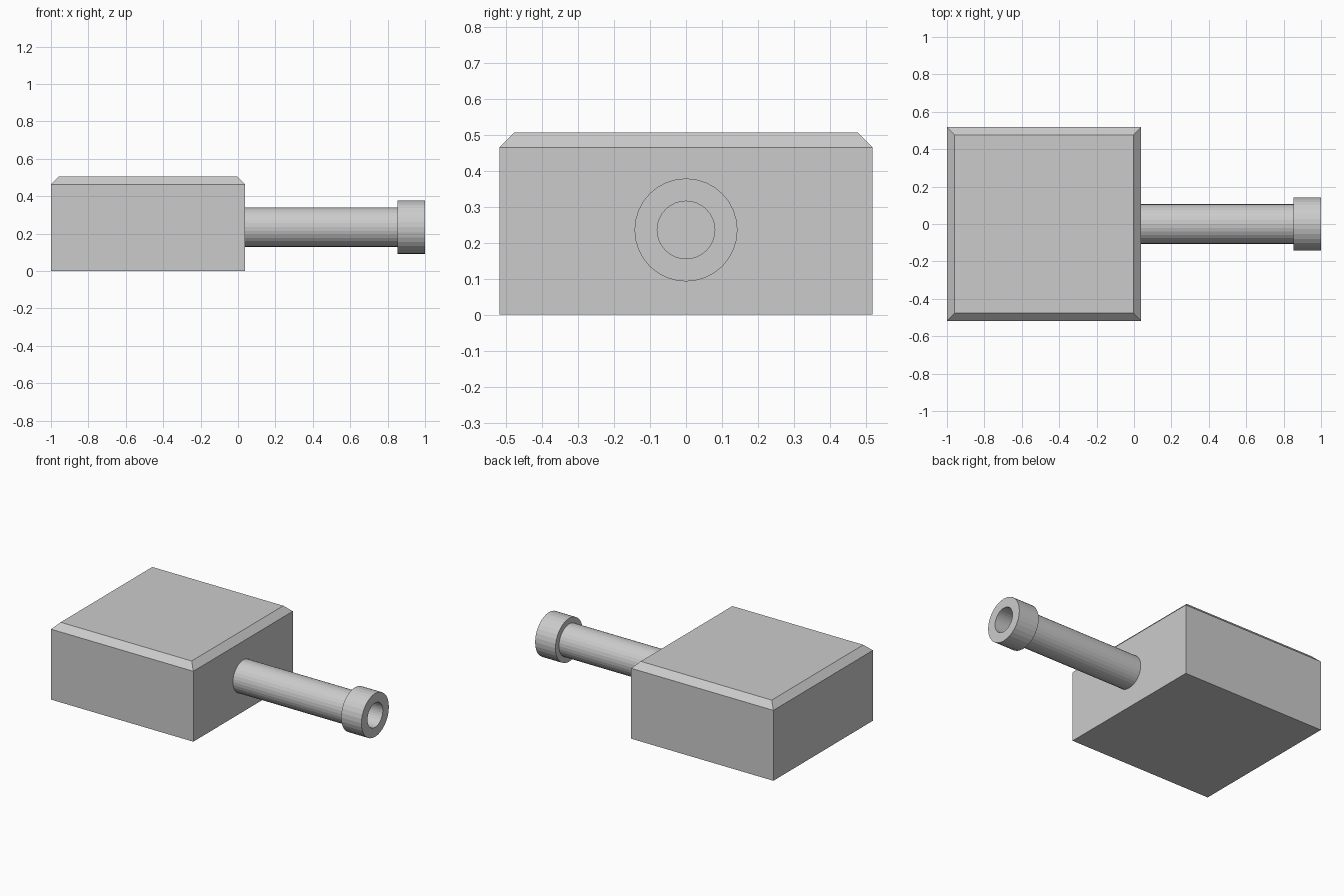
import bpy, bmesh, math

if "Cube" in bpy.data.objects:
    bpy.data.objects.remove(bpy.data.objects["Cube"])

BODY_X0, BODY_X1 = -1.0, 0.037
HALF_Y, TOP, BEVEL = 0.518, 0.505, 0.041
AXIS_Z, SIDES = 0.235, 32


def make_object(name, bm):
    bmesh.ops.recalc_face_normals(bm, faces=bm.faces)
    mesh = bpy.data.meshes.new(name)
    bm.to_mesh(mesh)
    bm.free()
    obj = bpy.data.objects.new(name, mesh)
    bpy.context.collection.objects.link(obj)
    return obj


# Turret body: box with a chamfer around the top edges, stacked as rectangles
bm = bmesh.new()
rings = []
for z, inset in ((0, 0), (TOP - BEVEL, 0), (TOP, BEVEL)):
    x0, x1, y = BODY_X0 + inset, BODY_X1 - inset, HALF_Y - inset
    rings.append([bm.verts.new((px, py, z))
                  for px, py in ((x0, -y), (x1, -y), (x1, y), (x0, y))])
bm.faces.new(rings[0])
bm.faces.new(rings[-1])
for low, high in zip(rings, rings[1:]):
    for i in range(4):
        j = (i + 1) % 4
        bm.faces.new((low[i], low[j], high[j], high[i]))
make_object("turret_body", bm)

# Barrel with muzzle collar and bore: (x, radius) profile turned about the x axis
profile = [(BODY_X1, 0.106), (0.852, 0.106), (0.852, 0.143),
           (1.0, 0.143), (1.0, 0.08), (0.8, 0.08)]
bm = bmesh.new()
rings = []
for x, r in profile:
    rings.append([bm.verts.new((x, r * math.sin(a), AXIS_Z + r * math.cos(a)))
                  for a in (2 * math.pi * i / SIDES for i in range(SIDES))])
for a, b in zip(rings, rings[1:]):
    for i in range(SIDES):
        j = (i + 1) % SIDES
        bm.faces.new((a[i], a[j], b[j], b[i]))
bm.faces.new(rings[0])
bm.faces.new(rings[-1])
make_object("gun_barrel", bm)
